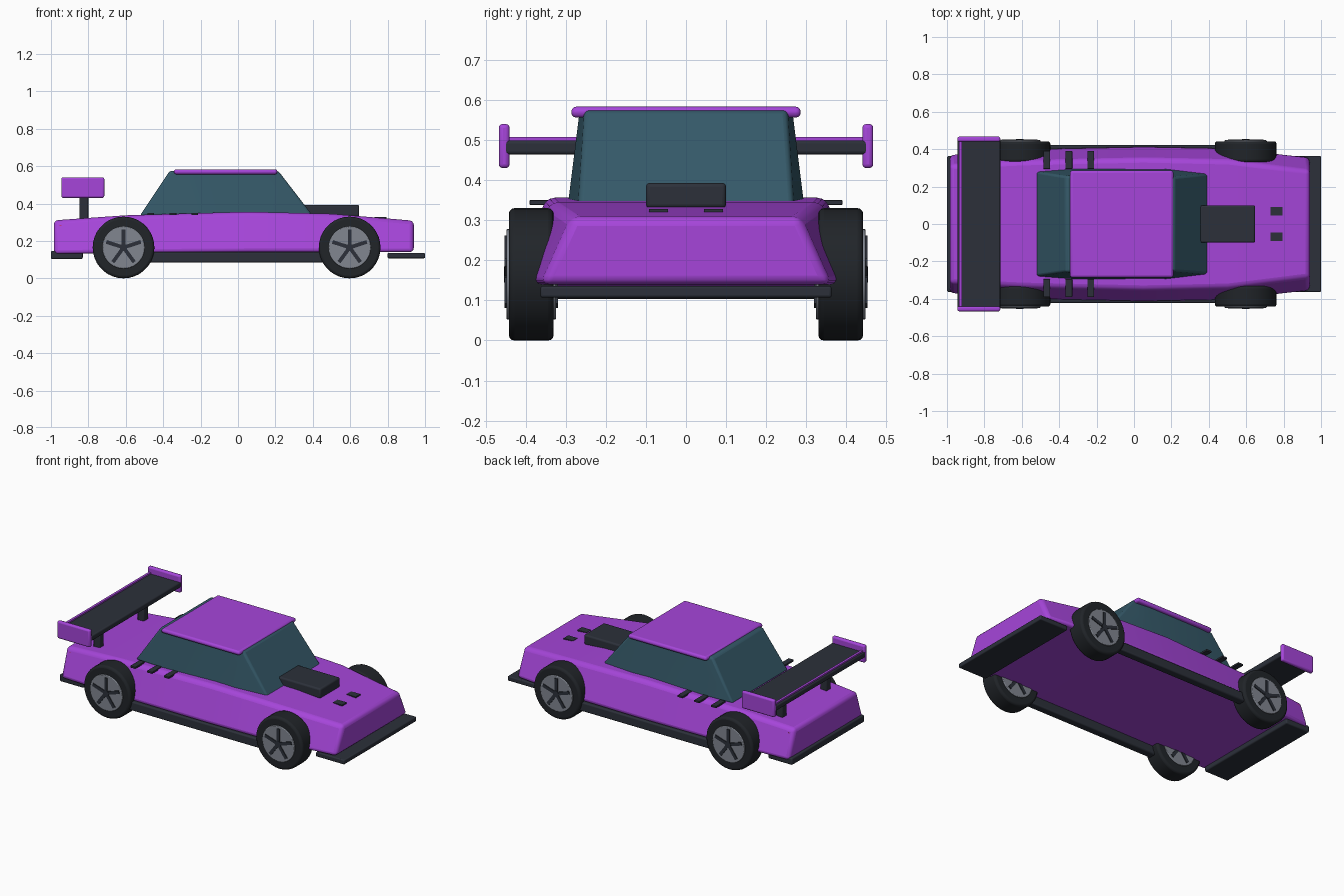
import bpy, bmesh, math
from mathutils import Matrix

if "Cube" in bpy.data.objects:
    bpy.data.objects.remove(bpy.data.objects["Cube"])


def material(name, r, g, b):
    m = bpy.data.materials.new(name)
    m.diffuse_color = (r, g, b, 1)
    m.use_nodes = True
    m.node_tree.nodes["Principled BSDF"].inputs["Base Color"].default_value = m.diffuse_color
    return m


PURPLE = material("purple_paint", 0.38, 0.06, 0.70)
GLASS = material("tinted_glass", 0.035, 0.10, 0.14)
TRIM = material("dark_trim", 0.025, 0.03, 0.042)
RUBBER = material("rubber", 0.015, 0.018, 0.022)
ALLOY = material("alloy", 0.22, 0.24, 0.28)
RED = material("red_lamp", 0.7, 0.02, 0.03)


def finish(name, bm, mat, bevel=0.0, segments=3):
    bmesh.ops.recalc_face_normals(bm, faces=bm.faces)
    me = bpy.data.meshes.new(name)
    bm.to_mesh(me)
    bm.free()
    ob = bpy.data.objects.new(name, me)
    bpy.context.collection.objects.link(ob)
    me.materials.append(mat)
    if bevel:
        mod = ob.modifiers.new("bevel", 'BEVEL')
        mod.width, mod.segments = bevel, segments
        mod.limit_method, mod.angle_limit = 'ANGLE', math.radians(30)
    bpy.ops.object.select_all(action='DESELECT')
    ob.select_set(True)
    bpy.context.view_layer.objects.active = ob
    bpy.ops.object.shade_smooth_by_angle(angle=math.radians(35))
    return ob


def box(name, mat, x, y, z, bevel=0.0):
    """Box from (min, max) ranges on each axis."""
    bm = bmesh.new()
    bmesh.ops.create_cube(bm, size=1)
    for v in bm.verts:
        v.co = [r[0] + (c + 0.5) * (r[1] - r[0]) for c, r in zip(v.co, (x, y, z))]
    return finish(name, bm, mat, bevel)


def loft(name, mat, sections, bevel):
    """Hull from (bottom x, top x, bottom half width, top half width, bottom z, top z)."""
    bm = bmesh.new()
    rings = [[bm.verts.new(p) for p in ((xb, -wb, zb), (xb, wb, zb), (xt, wt, zt), (xt, -wt, zt))]
             for xb, xt, wb, wt, zb, zt in sections]
    for a, b in zip(rings, rings[1:]):
        for i in range(4):
            j = (i + 1) % 4
            bm.faces.new((a[i], a[j], b[j], b[i]))
    bm.faces.new(rings[0])
    bm.faces.new(rings[-1])
    return finish(name, bm, mat, bevel)


def disc(name, mat, x, y, z, radius, width, bevel):
    bm = bmesh.new()
    bmesh.ops.create_cone(bm, cap_ends=True, segments=36, radius1=radius, radius2=radius, depth=width,
                          matrix=Matrix.Translation((x, y, z)) @ Matrix.Rotation(math.pi / 2, 4, 'X'))
    return finish(name, bm, mat, bevel)


def sided(s, a, b):
    return (a, b) if s > 0 else (-b, -a)


# Body shell and cabin
loft("body", PURPLE, [
    (-0.985, -0.985, 0.375, 0.315, 0.13, 0.31),
    (-0.60, -0.60, 0.405, 0.335, 0.135, 0.337),
    (0.05, 0.05, 0.418, 0.35, 0.14, 0.356),
    (0.50, 0.50, 0.41, 0.34, 0.14, 0.345),
    (0.94, 0.94, 0.362, 0.285, 0.14, 0.308)], 0.022)
loft("cabin_glass", GLASS, [
    (-0.525, -0.365, 0.28, 0.255, 0.335, 0.575),
    (-0.33, -0.25, 0.295, 0.265, 0.335, 0.575),
    (0.18, 0.10, 0.295, 0.265, 0.335, 0.575),
    (0.40, 0.215, 0.268, 0.252, 0.335, 0.575)], 0.012)
box("roof", PURPLE, (-0.342, 0.21), (-0.286, 0.286), (0.556, 0.583), 0.012)

# Hood scoop, splitter and diffuser
box("hood_scoop", TRIM, (0.352, 0.648), (-0.1, 0.1), (0.33, 0.393), 0.01)
box("front_splitter", TRIM, (0.80, 1.0), (-0.363, 0.363), (0.107, 0.136), 0.006)
box("rear_diffuser", TRIM, (-1.0, -0.83), (-0.363, 0.363), (0.103, 0.147), 0.008)
box("tail_lamp_bar", RED, (-0.955, -0.94), (-0.327, 0.327), (0.268, 0.284))

# Rear wing
box("wing_blade", TRIM, (-0.945, -0.715), (-0.455, 0.455), (0.464, 0.499), 0.008)
box("wing_lip", PURPLE, (-0.935, -0.92), (-0.455, 0.455), (0.495, 0.508))

for s, side in ((1, "left"), (-1, "right")):
    box(f"wing_endplate_{side}", PURPLE, (-0.945, -0.715), sided(s, 0.44, 0.467), (0.43, 0.54), 0.01)
    box(f"wing_post_{side}", TRIM, (-0.847, -0.80), sided(s, 0.2, 0.242), (0.30, 0.47), 0.006)
    box(f"side_skirt_{side}", TRIM, (-0.50, 0.50), sided(s, 0.372, 0.422), (0.085, 0.142), 0.008)
    box(f"hood_vent_{side}", TRIM, (0.73, 0.795), sided(s, 0.045, 0.092), (0.31, 0.328))
    for i, x in enumerate((-0.466, -0.348, -0.231)):
        box(f"louver_{side}_{i + 1}", TRIM, (x - 0.018, x + 0.018), sided(s, 0.295, 0.39),
            (0.338, 0.35), 0.002)

    # Wheels: tyre, rim plate and five-spoke star
    for end, wx in (("rear", -0.612), ("front", 0.597)):
        y, z = s * 0.386, 0.165
        disc(f"tyre_{end}_{side}", RUBBER, wx, y, z, 0.165, 0.112, 0.014)
        disc(f"rim_{end}_{side}", ALLOY, wx, y, z, 0.113, 0.124, 0.004)
        bm = bmesh.new()
        for k in range(5):
            bmesh.ops.create_cube(bm, size=1, matrix=Matrix.Translation((wx, y, z))
                                  @ Matrix.Rotation(k * math.tau / 5, 4, 'Y')
                                  @ Matrix.Translation((0, 0, 0.05))
                                  @ Matrix.Diagonal((0.02, 0.134, 0.094, 1)))
        bmesh.ops.create_cone(bm, cap_ends=True, segments=20, radius1=0.02, radius2=0.02, depth=0.136,
                              matrix=Matrix.Translation((wx, y, z)) @ Matrix.Rotation(math.pi / 2, 4, 'X'))
        finish(f"spokes_{end}_{side}", bm, TRIM)
